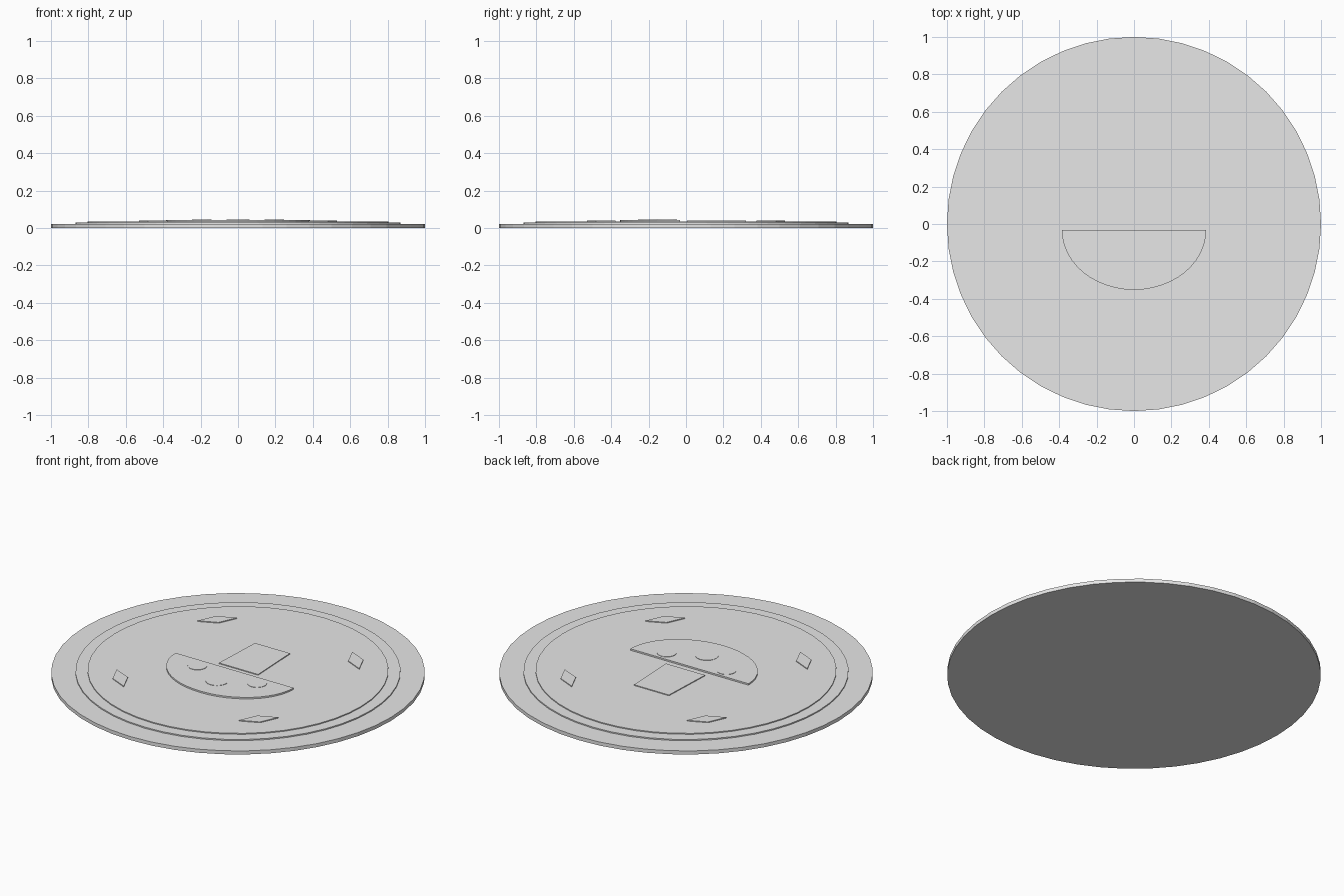
import bpy, bmesh, math

if "Cube" in bpy.data.objects:
    bpy.data.objects.remove(bpy.data.objects["Cube"])

mat = bpy.data.materials.new("light_grey")
mat.diffuse_color = (0.8, 0.8, 0.8, 1)
mat.use_nodes = True
mat.node_tree.nodes["Principled BSDF"].inputs["Base Color"].default_value = mat.diffuse_color


def plate(name, outline, z0, z1):
    """Extrude a flat outline (counter-clockwise) from z0 to z1."""
    bm = bmesh.new()
    face = bm.faces.new([bm.verts.new((x, y, z0)) for x, y in outline])
    ext = bmesh.ops.extrude_face_region(bm, geom=[face], use_keep_orig=True)
    for v in [g for g in ext["geom"] if isinstance(g, bmesh.types.BMVert)]:
        v.co.z = z1
    bmesh.ops.recalc_face_normals(bm, faces=bm.faces[:])
    me = bpy.data.meshes.new(name)
    bm.to_mesh(me)
    bm.free()
    me.materials.append(mat)
    ob = bpy.data.objects.new(name, me)
    bpy.context.collection.objects.link(ob)
    return ob


def arc(rx, ry, n, cx=0, cy=0, start=0, sweep=2 * math.pi, closed=True):
    count = n if closed else n + 1
    return [(cx + rx * math.cos(start + sweep * i / n),
             cy + ry * math.sin(start + sweep * i / n)) for i in range(count)]


# Stepped round base
plate("base_disc", arc(1, 1, 48), 0, 0.021)
plate("rim_ring", arc(0.87, 0.87, 48), 0.020, 0.028)
plate("inner_disc", arc(0.805, 0.805, 48), 0.027, 0.034)

# Four diamonds on the diagonals
for k in range(4):
    a = math.radians(45 + 90 * k)
    c, s = math.cos(a), math.sin(a)
    pts = [(0.681, 0), (0.64, 0.108), (0.599, 0), (0.64, -0.108)]
    plate(f"diamond_{k + 1}", [(r * c - t * s, r * s + t * c) for r, t in pts],
          0.033, 0.039)

# Mushroom emblem: tapered stem, half-oval cap and three spots
plate("mushroom_stem", [(-0.128, 0.005), (0.128, 0.005), (0.114, 0.322), (-0.114, 0.322)],
      0.033, 0.039)
plate("mushroom_cap", arc(0.386, 0.32, 24, cy=-0.032, start=math.pi,
                          sweep=math.pi, closed=False), 0.033, 0.043)
for i, (x, y, r) in enumerate([(-0.195, -0.1, 0.052), (0, -0.195, 0.062), (0.195, -0.1, 0.052)]):
    plate(f"cap_spot_{i + 1}", arc(r, r, 20, x, y), 0.042, 0.045)
